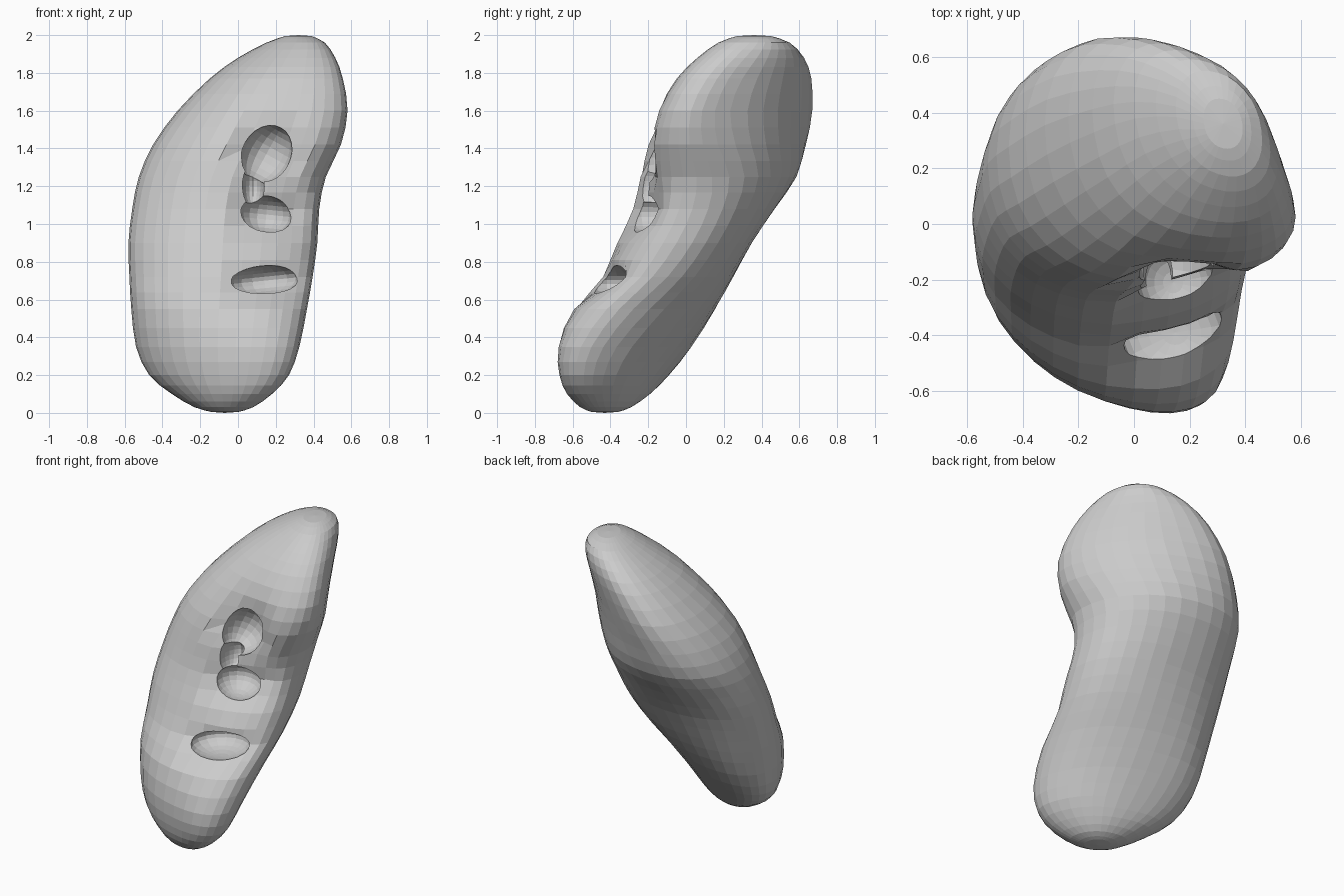
import bpy, bmesh, math
from mathutils import Vector

if "Cube" in bpy.data.objects:
    bpy.data.objects.remove(bpy.data.objects["Cube"])

SEG = 32
# Body slices: z, x min, x max, y min, y max, skew of the ellipse, flattening of the back right
ROWS = [
    (0.005, -.14, .00, -.50, -.36, -.3, 0),
    (0.03, -.23, .08, -.56, -.29, -.4, 0),
    (0.10, -.35, .18, -.63, -.19, -.5, 0),
    (0.20, -.47, .27, -.67, -.09, -.53, 0),
    (0.35, -.54, .325, -.675, .03, -.48, 0),
    (0.55, -.565, .365, -.60, .155, -.32, 0),
    (0.72, -.575, .395, -.46, .25, -.18, 0),
    (0.90, -.58, .42, -.365, .35, -.1, 0),
    (1.08, -.56, .43, -.285, .47, -.1, .05),
    (1.25, -.525, .465, -.25, .585, -.17, .1),
    (1.42, -.45, .545, -.22, .635, -.28, .2),
    (1.60, -.32, .58, -.155, .67, -.38, .25),
    (1.77, -.15, .555, -.05, .665, -.4, .2),
    (1.88, -.00, .515, .06, .625, -.38, .1),
    (1.96, .15, .46, .17, .55, -.3, 0),
    (1.995, .25, .39, .27, .45, -.2, 0),
]
# Soft hollows: x, z, x radius, z radius, depth
HOLLOWS = [
    (.17, 1.38, .17, .19, .09),
    (.18, 1.07, .19, .15, .08),
    (.15, .70, .22, .10, .07),
]
# Pockets: centre, radii, roll about y
POCKETS = [
    ((.15, -.15, 1.37), (.13, .15, .16), .5),
    ((.08, -.19, 1.20), (.06, .12, .11), 0),
    ((.15, -.21, 1.05), (.14, .15, .10), .1),
    ((.14, -.39, .70), (.19, .17, .08), -.1),
]


def catmull(p, q, r, s, t):
    return [.5 * (2 * b + (c - a) * t + (2 * a - 5 * b + 4 * c - d) * t * t
                  + (3 * b - a - 3 * c + d) * t ** 3) for a, b, c, d in zip(p, q, r, s)]


def boxy(v):
    return math.copysign(abs(v) ** .93, v)


def link(name, bm):
    bmesh.ops.recalc_face_normals(bm, faces=bm.faces)
    me = bpy.data.meshes.new(name)
    bm.to_mesh(me)
    bm.free()
    ob = bpy.data.objects.new(name, me)
    bpy.context.collection.objects.link(ob)
    return ob


# Loft the bean-shaped body through the slices
slices = []
n = len(ROWS)
for i in range(n - 1):
    args = [ROWS[max(i - 1, 0)], ROWS[i], ROWS[i + 1], ROWS[min(i + 2, n - 1)]]
    slices += [catmull(*args, j / 2) for j in range(2)]
slices.append(ROWS[-1])
bm = bmesh.new()
rings = []
for z, x0, x1, y0, y1, skew, flat in slices:
    ring = []
    for k in range(SEG):
        t = 2 * math.pi * k / SEG
        turn = math.asin(skew) - flat * math.cos(t - math.pi / 4)
        ring.append(bm.verts.new(((x0 + x1) / 2 + (x1 - x0) / 2 * boxy(math.cos(t)),
                                  (y0 + y1) / 2 + (y1 - y0) / 2 * boxy(math.sin(t + turn)), z)))
    rings.append(ring)
for a, b in zip(rings, rings[1:]):
    for k in range(SEG):
        m = (k + 1) % SEG
        bm.faces.new((a[k], a[m], b[m], b[k]))
for ring, z in ((rings[0], 0), (rings[-1], 2)):
    c = sum((v.co for v in ring), Vector()) / SEG
    tip = bm.verts.new((c.x, c.y, z))
    for k in range(SEG):
        bm.faces.new((ring[k], ring[(k + 1) % SEG], tip))

# Soft hollows on the front, fading out where the surface turns away
bmesh.ops.recalc_face_normals(bm, faces=bm.faces)
bm.normal_update()
for v in bm.verts:
    facing = min(1, max(0, -v.normal.y) * 1.4)
    push = max(depth * math.exp(-((v.co.x - x) / rx) ** 4 - ((v.co.z - z) / rz) ** 2)
               for x, z, rx, rz, depth in HOLLOWS)
    v.co.y += push * facing
body = link("body", bm)

# Carve the pockets
for i, (loc, rad, roll) in enumerate(POCKETS):
    bm = bmesh.new()
    bmesh.ops.create_uvsphere(bm, u_segments=18, v_segments=12, radius=1)
    cutter = link(f"pocket_cutter_{i + 1}", bm)
    cutter.location, cutter.scale, cutter.rotation_euler = loc, rad, (0, roll, 0)
    cutter.hide_render = True
    mod = body.modifiers.new("pocket", 'BOOLEAN')
    mod.operation, mod.object, mod.solver = 'DIFFERENCE', cutter, 'EXACT'

# Bake the cuts and remove the cutters
bpy.context.view_layer.update()
deps = bpy.context.evaluated_depsgraph_get()
carved = bpy.data.meshes.new_from_object(body.evaluated_get(deps))
body.modifiers.clear()
body.data = carved
for ob in [o for o in bpy.data.objects if o.name.startswith("pocket_cutter")]:
    bpy.data.objects.remove(ob)
